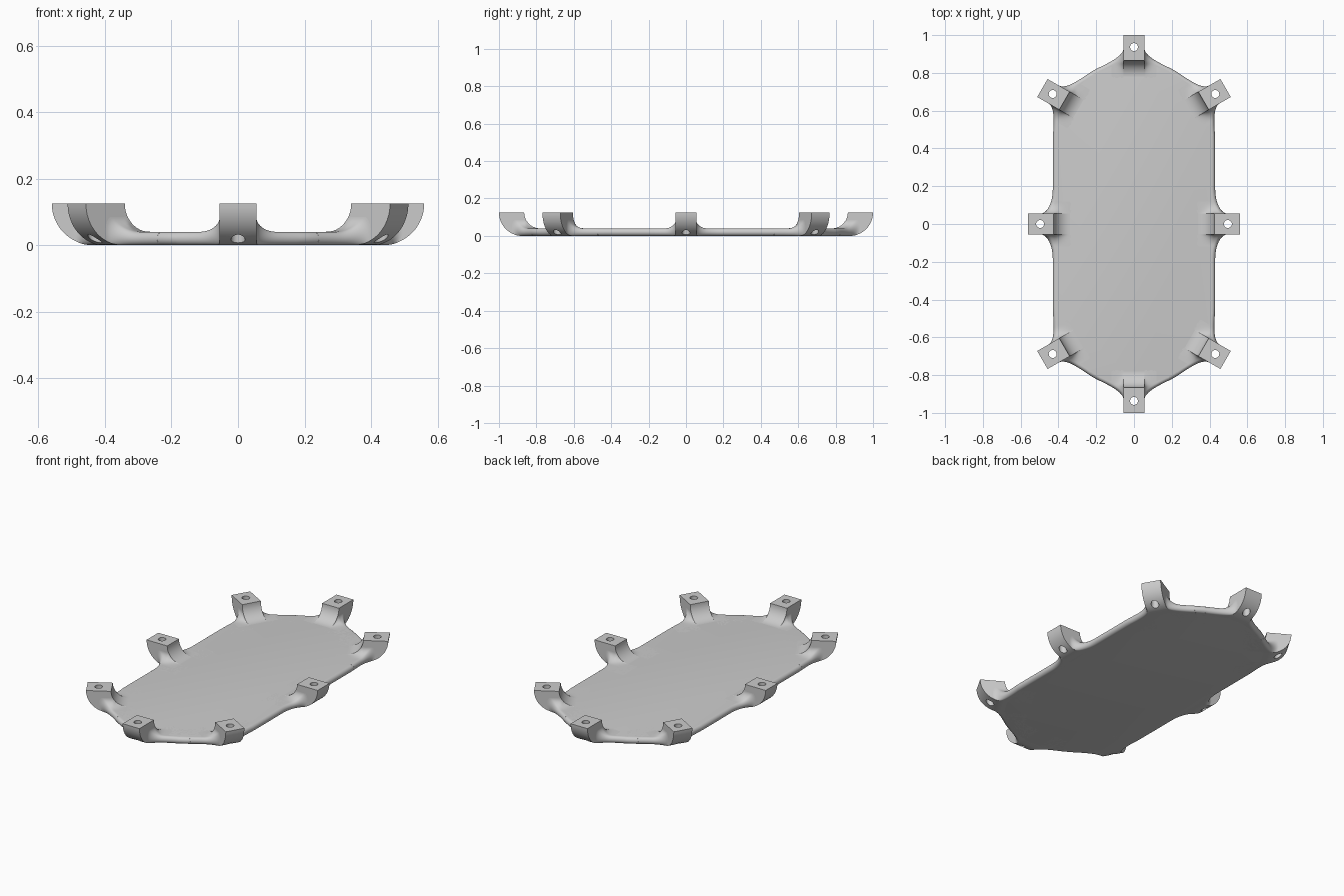
import bpy, bmesh, math
from mathutils import Matrix, Vector

if "Cube" in bpy.data.objects:
    bpy.data.objects.remove(bpy.data.objects["Cube"])

RADIUS, STRAIGHT, THICK = 0.43, 0.44, 0.04   # base plate
TIP, TOP, HALF_W = 0.56, 0.125, 0.055        # clip legs
INNER = 0.28                                 # where a leg root is buried in the plate
FLARE = 0.13                                 # sideways reach of the blend

grey = bpy.data.materials.new("grey")
grey.use_nodes = True
grey.diffuse_color = (0.6, 0.6, 0.6, 1)
grey.node_tree.nodes["Principled BSDF"].inputs["Base Color"].default_value = (0.6, 0.6, 0.6, 1)


def add_object(name, mesh):
    obj = bpy.data.objects.new(name, mesh)
    bpy.context.scene.collection.objects.link(obj)
    return obj


def finish(bm, name):
    bmesh.ops.recalc_face_normals(bm, faces=bm.faces[:])
    mesh = bpy.data.meshes.new(name)
    bm.to_mesh(mesh)
    bm.free()
    mesh.materials.append(grey)
    smooth(mesh)
    return mesh


def smooth(mesh):
    mesh.shade_smooth()
    mesh.set_sharp_from_angle(angle=math.radians(35))


def loft(bm, rings):
    """Skin a row of closed rings and cap both ends."""
    rows = [[bm.verts.new(p) for p in ring] for ring in rings]
    for a, b in zip(rows, rows[1:]):
        for i in range(len(a)):
            j = (i + 1) % len(a)
            bm.faces.new((a[i], a[j], b[j], b[i]))
    bm.faces.new(rows[0])
    bm.faces.new(rows[-1])


def arc(cx, cz, radius, start, end, steps=16):
    angles = [math.radians(start + (end - start) * i / steps) for i in range(steps + 1)]
    return [(cx + radius * math.cos(a), cz + radius * math.sin(a)) for a in angles]


# Base plate: rounded-end outline with a half-round rim
def outline(radius, z):
    right = arc(0, STRAIGHT, radius, 0, 180, 64)
    left = arc(0, -STRAIGHT, radius, 180, 360, 64)
    return [(x, y, z) for x, y in right + left]


bm = bmesh.new()
rim = arc(RADIUS - THICK / 2, THICK / 2, THICK / 2, -90, 90, 12)
loft(bm, [outline(r, z) for r, z in rim])
add_object("base_plate", finish(bm, "base_plate"))

# Clip leg: hooked profile, extruded sideways
OUT_R, IN_R = TOP, TOP - THICK
OUT_X, IN_X = TIP - OUT_R, 0.34
profile = [(INNER, 0.001)] + arc(OUT_X, TOP, OUT_R, -90, 0)
profile += arc(IN_X, TOP, IN_R, 0, -90) + [(INNER, THICK - 0.001)]
bm = bmesh.new()
loft(bm, [[(r, t, z) for r, z in profile] for t in (-HALF_W, HALF_W)])
leg_mesh = finish(bm, "clip_leg")

# Vertical screw hole through the leg
bm = bmesh.new()
bmesh.ops.create_cone(bm, cap_ends=True, segments=32, radius1=0.021, radius2=0.021,
                      depth=0.5, matrix=Matrix.Translation((0.497, 0, 0.05)))
cutter = add_object("hole_cutter", finish(bm, "hole_cutter"))
cutter.hide_render = True
blank = add_object("leg_blank", leg_mesh)
cut = blank.modifiers.new("hole", "BOOLEAN")
cut.operation, cut.solver, cut.object = "DIFFERENCE", "EXACT", cutter
bpy.context.view_layer.update()
graph = bpy.context.evaluated_depsgraph_get()
leg_mesh = bpy.data.meshes.new_from_object(blank.evaluated_get(graph))
smooth(leg_mesh)
for helper in (blank, cutter):
    bpy.data.objects.remove(helper)


# Blend beside each leg, fading out along the plate rim
def falloff(distance, reach):
    u = min(distance / reach, 1)
    return 1 - math.sqrt(1 - (1 - u) ** 2)


def hook_height(r):
    d = min(max(r - IN_X, 0), IN_R)
    return IN_R - math.sqrt(IN_R ** 2 - d ** 2)


def belly_height(r):
    d = min(max(r - OUT_X, 0), OUT_R)
    return OUT_R - math.sqrt(OUT_R ** 2 - d ** 2)


def blend_section(distance, side, curved):
    t = HALF_W + distance
    edge = math.sqrt(RADIUS ** 2 - t ** 2) if curved else RADIUS
    out, up = falloff(distance, FLARE), falloff(distance, 0.06)
    nose = THICK / 2
    end = edge + 0.065 * out - nose

    def top(r):
        return THICK + min(hook_height(r), 0.045) * up

    def bottom(r):
        return belly_height(r) * out

    steps = 16
    rs = [INNER + (end - INNER) * i / steps for i in range(steps + 1)]
    mid, half = (top(end) + bottom(end)) / 2, (top(end) - bottom(end)) / 2
    pts = [(r, top(r)) for r in rs]
    pts += [(end + nose * math.cos(a), mid + half * math.sin(a))
            for a in (math.radians(90 - 15 * i) for i in range(1, 12))]
    pts += [(r, bottom(r)) for r in reversed(rs)]
    return [(r, side * t, z) for r, z in pts]


def make_blend(name, curved):
    bm = bmesh.new()
    for side in (-1, 1):
        loft(bm, [blend_section(FLARE * (i / 20) ** 2, side, curved) for i in range(21)])
    return finish(bm, name)


round_blend = make_blend("round_blend", True)
flat_blend = make_blend("flat_blend", False)

# Eight legs: two at the sides, three around each rounded end
places = [("left", 0, 0), ("right", 180, 0)]
for end, sign in (("back", 1), ("front", -1)):
    places += [(end + "_left", sign * 30, sign), (end, sign * 90, sign),
               (end + "_right", sign * 150, sign)]
for name, angle, sign in places:
    blend = round_blend if sign else flat_blend
    place = Matrix.Translation(Vector((0, sign * STRAIGHT, 0))) @ Matrix.Rotation(math.radians(angle), 4, "Z")
    for part, mesh in (("leg", leg_mesh), ("leg_blend", blend)):
        add_object(name + "_" + part, mesh).matrix_world = place
